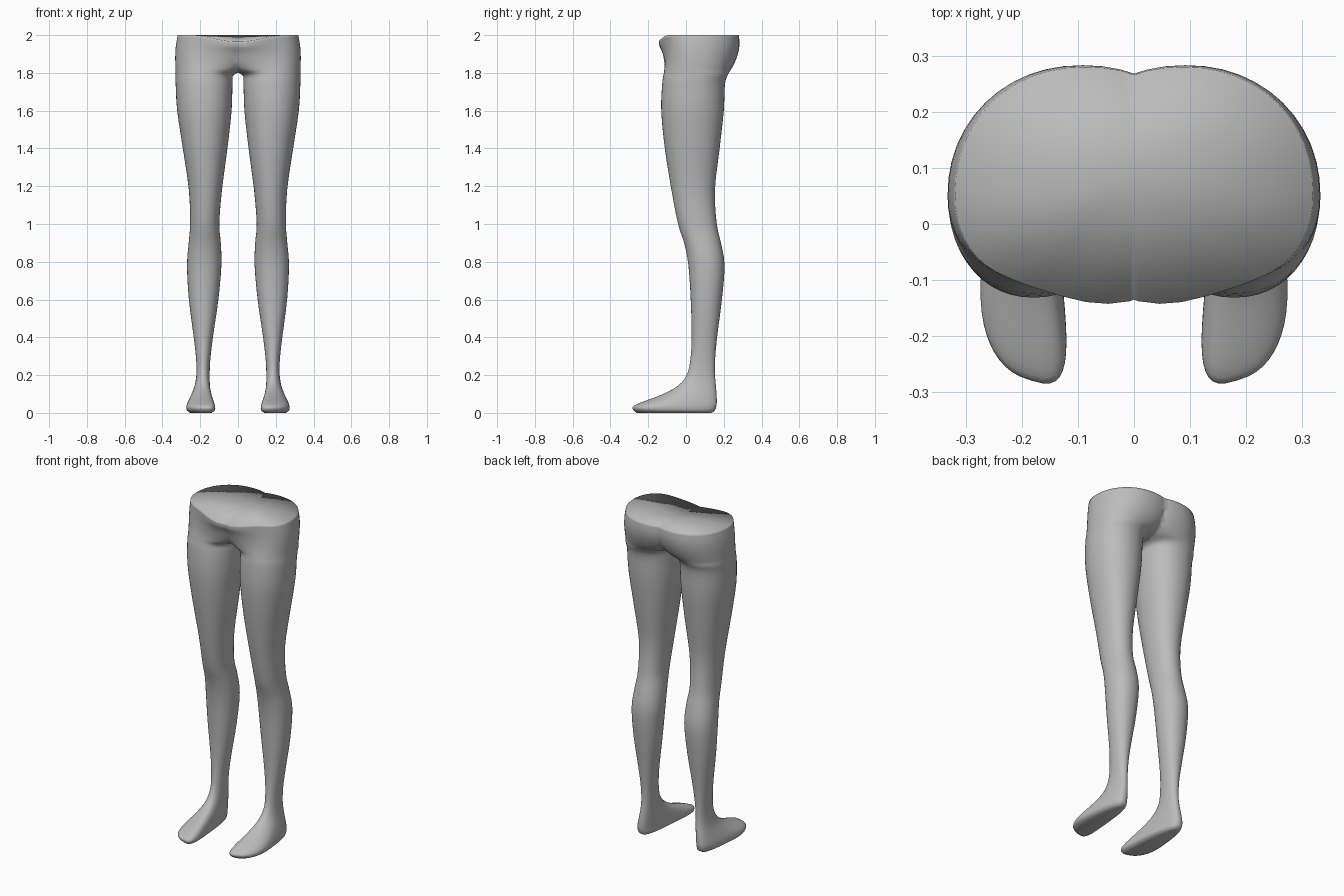
import bpy, bmesh, math
from mathutils import Vector

if "Cube" in bpy.data.objects:
    bpy.data.objects.remove(bpy.data.objects["Cube"])

SIDES, STEPS = 48, 3

# Horizontal sections of one leg: z, inner x, outer x, front y, back y, foot flare
SECTIONS = [
    (0.000, 0.145, 0.255, -0.255, 0.135, 0.45),
    (0.012, 0.127, 0.273, -0.272, 0.152, 0.45),
    (0.032, 0.125, 0.277, -0.277, 0.160, 0.45),
    (0.055, 0.130, 0.270, -0.235, 0.163, 0.42),
    (0.095, 0.140, 0.250, -0.130, 0.162, 0.30),
    (0.145, 0.148, 0.230, -0.040, 0.158, 0.12),
    (0.210, 0.150, 0.220, 0.008, 0.153, 0.0),
    (0.300, 0.145, 0.223, 0.025, 0.155, 0.0),
    (0.420, 0.130, 0.237, 0.030, 0.167, 0.0),
    (0.600, 0.104, 0.260, 0.025, 0.190, 0.0),
    (0.780, 0.088, 0.270, 0.013, 0.204, 0.0),
    (0.900, 0.091, 0.261, -0.010, 0.185, 0.0),
    (1.000, 0.099, 0.254, -0.042, 0.163, 0.0),
    (1.180, 0.085, 0.260, -0.077, 0.153, 0.0),
    (1.400, 0.056, 0.292, -0.112, 0.178, 0.0),
    (1.600, 0.034, 0.322, -0.131, 0.200, 0.0),
    (1.740, 0.029, 0.330, -0.126, 0.206, 0.0),
    (1.790, 0.022, 0.331, -0.119, 0.222, 0.0),
    (1.815, -0.040, 0.331, -0.114, 0.236, 0.0),
    (1.850, -0.095, 0.332, -0.107, 0.256, 0.0),
    (1.900, -0.130, 0.332, -0.102, 0.275, 0.0),
    (1.950, -0.145, 0.328, -0.101, 0.283, 0.0),
    (2.000, -0.145, 0.319, -0.102, 0.280, 0.0),
]


def catmull(p0, p1, p2, p3, t):
    return [0.5 * (2 * b + (c - a) * t + (2 * a - 5 * b + 4 * c - d) * t * t
                   + (3 * b - a - 3 * c + d) * t ** 3)
            for a, b, c, d in zip(p0, p1, p2, p3)]


def smooth_rows(rows):
    out = []
    for i in range(len(rows) - 1):
        p = [rows[max(i - 1, 0)], rows[i], rows[i + 1], rows[min(i + 2, len(rows) - 1)]]
        out += [catmull(*p, s / STEPS) for s in range(STEPS)]
    return out + [list(rows[-1])]


def ring(bm, row):
    z, xi, xo, yf, yb, k = row
    k = max(k, 0.0)
    verts = []
    power = 0.94 - 0.5 * k
    mid_x, mid_y = (xi + xo) / 2, (yf + yb) / 2
    if z > 1.6:
        mid_y = min(mid_y, 0.05)
    for i in range(SIDES):
        a = 2 * math.pi * i / SIDES
        s = math.copysign(abs(math.sin(a)) ** power, math.sin(a))
        c = math.copysign(abs(math.cos(a)) ** power, math.cos(a))
        front = max(c, 0.0)
        # hips: the thigh stays the foremost part while the inner side widens
        cx = max(mid_x, 0.175) if z > 1.7 and c > 0 else mid_x
        half_x = xo - cx if s > 0 else cx - xi
        half_y = mid_y - yf if c > 0 else yb - mid_y
        # wide ball of the foot, narrow heel, big toe on the inner side
        width = (1 - k * (1 - c) / 2) / (1 - 0.33 * k)
        x = cx + half_x * s * width - 0.04 * k * front ** 2
        y = mid_y - half_y * c + 0.06 * k * s * front
        # belly bulge and dipped waistline at the front centre
        rise = min(max((z - 1.80) / 0.16, 0.0), 1.0)
        b = max(0.0, 1 - (x / 0.24) ** 2) ** 2 * rise if c > 0 else 0.0
        dip = 0.035 * b * max(0.0, (z - 1.9) / 0.1)
        verts.append(bm.verts.new((x, y - 0.055 * b, z - dip)))
    return verts


# Leg and half of the hips as one loft
bm = bmesh.new()
rings = [ring(bm, r) for r in smooth_rows(SECTIONS)]
for lo, hi in zip(rings, rings[1:]):
    for i in range(SIDES):
        j = (i + 1) % SIDES
        bm.faces.new((lo[i], lo[j], hi[j], hi[i]))
# sole and waist cap
bm.faces.new(rings[0][::-1])
apex = bm.verts.new((0, 0.09, 1.99))
for i in range(SIDES):
    bm.faces.new((rings[-1][i], rings[-1][(i + 1) % SIDES], apex))

# trim at the middle so the mirrored halves join
bmesh.ops.bisect_plane(bm, geom=bm.verts[:] + bm.edges[:] + bm.faces[:], dist=1e-5,
                       plane_co=Vector((0, 0, 0)), plane_no=Vector((1, 0, 0)),
                       clear_inner=True)
bmesh.ops.recalc_face_normals(bm, faces=bm.faces[:])
for f in bm.faces:
    f.smooth = True
mesh = bpy.data.meshes.new("hips_and_legs")
bm.to_mesh(mesh)
bm.free()
body = bpy.data.objects.new("hips_and_legs", mesh)
bpy.context.collection.objects.link(body)

# Darker grey surface
grey = bpy.data.materials.new("dark_grey")
grey.diffuse_color = (0.5, 0.5, 0.5, 1)
grey.use_nodes = True
grey.node_tree.nodes["Principled BSDF"].inputs["Base Color"].default_value = grey.diffuse_color
mesh.materials.append(grey)

# Other leg and other half of the hips
mirror = body.modifiers.new("other_side", 'MIRROR')
mirror.use_axis[0] = True
mirror.use_clip = True
mirror.merge_threshold = 0.0005
